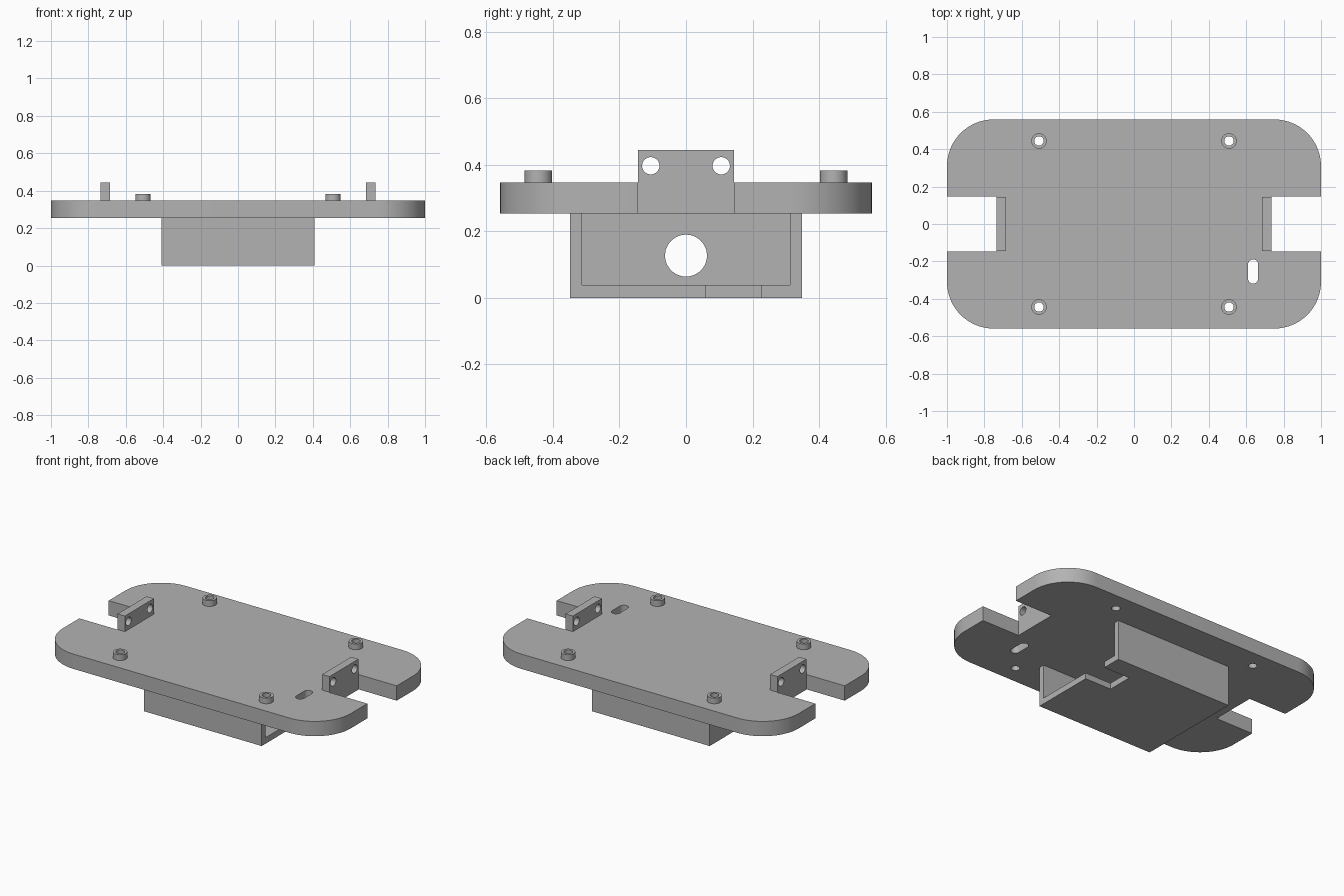
import bpy
import bmesh
from math import cos, sin, pi, radians

cube = bpy.data.objects.get("Cube")
if cube:
    bpy.data.objects.remove(cube, do_unlink=True)

grey = bpy.data.materials.new("plain grey")
grey.use_nodes = True
GREY = (0.45, 0.45, 0.45, 1)
grey.diffuse_color = GREY
grey.node_tree.nodes["Principled BSDF"].inputs["Base Color"].default_value = GREY

Z0, Z1 = 0.254, 0.347          # underside and top of the plate
HALF_X, HALF_Y = 1.0, 0.559
NOTCH_X, NOTCH_Y = 0.736, 0.146


def prism(name, outline, low, high, axis="z"):
    """Extrude a closed outline along z, or (y, z) outline along x."""
    bm = bmesh.new()
    place = (lambda a, b, c: (a, b, c)) if axis == "z" else (lambda a, b, c: (c, a, b))
    face = bm.faces.new([bm.verts.new(place(a, b, low)) for a, b in outline])
    ext = bmesh.ops.extrude_face_region(bm, geom=[face])
    shift = place(0, 0, high - low)
    bmesh.ops.translate(bm, vec=shift,
                        verts=[v for v in ext["geom"] if isinstance(v, bmesh.types.BMVert)])
    bmesh.ops.recalc_face_normals(bm, faces=bm.faces)
    mesh = bpy.data.meshes.new(name)
    bm.to_mesh(mesh)
    bm.free()
    mesh.materials.append(grey)
    obj = bpy.data.objects.new(name, mesh)
    bpy.context.scene.collection.objects.link(obj)
    return obj


def arc(cx, cy, r, start, end, n):
    return [(cx + r * cos(radians(start + (end - start) * i / n)),
             cy + r * sin(radians(start + (end - start) * i / n))) for i in range(n + 1)]


def circle(cx, cy, r, n=40):
    return arc(cx, cy, r, 0, 360, n)[:-1]


def rect(x0, x1, y0, y1):
    return [(x0, y0), (x1, y0), (x1, y1), (x0, y1)]


def cut(obj, cutters):
    """Subtract the cutters, keep the result and remove the cutters."""
    for c in cutters:
        c.hide_render = True
        mod = obj.modifiers.new("cut", "BOOLEAN")
        mod.operation, mod.solver, mod.object = "DIFFERENCE", "EXACT", c
    graph = bpy.context.evaluated_depsgraph_get()
    mesh = bpy.data.meshes.new_from_object(obj.evaluated_get(graph))
    obj.modifiers.clear()
    obj.data = mesh
    for c in cutters:
        bpy.data.objects.remove(c, do_unlink=True)
    return obj


parts = []

# Plate outline: rounded corners and a notch in each end
R = 0.25
half = ([(NOTCH_X, NOTCH_Y), (HALF_X, NOTCH_Y)]
        + arc(HALF_X - R, HALF_Y - R, R, 0, 90, 20))
half += [(-x, y) for x, y in reversed(half)]
plate = prism("base_plate", half + [(x, -y) for x, y in reversed(half)], Z0, Z1)

# Screw holes and cable slot through the plate
posts = [(sx * 0.508, sy * 0.444) for sx in (-1, 1) for sy in (-1, 1)]
cutters = [prism("hole_cutter", circle(x, y, 0.025), 0.2, 0.5) for x, y in posts]
slot = arc(0.637, -0.216, 0.027, 0, 180, 12) + arc(0.637, -0.292, 0.027, 180, 360, 12)
cutters.append(prism("slot_cutter", slot, 0.2, 0.5))
parts.append(cut(plate, cutters))

# Hollow standoffs around the screw holes
for x, y in posts:
    post = prism("standoff", circle(x, y, 0.041), Z1, 0.383)
    parts.append(cut(post, [prism("bore_cutter", circle(x, y, 0.025), 0.2, 0.5)]))

# Upright tabs at the notches, each with two holes
for side, label in ((-1, "right"), (1, "left")):
    x0, x1 = sorted((side * 0.685, side * NOTCH_X))
    tab = prism(label + "_tab", rect(x0, x1, -0.144, 0.144), Z1, 0.445)
    parts.append(cut(tab, [prism("tab_cutter", circle(y, 0.397, 0.026), x0 - 0.1, x1 + 0.1, "x")
                           for y in (-0.106, 0.106)]))

# Box under the plate: open at one end, round hole in the other, notched floor
box = prism("under_box", rect(-0.409, 0.409, -0.349, 0.349), 0, Z0)
parts.append(cut(box, [
    prism("cavity_cutter", rect(-0.373, 0.6, -0.313, 0.313), 0.038, 0.4),
    prism("end_hole_cutter", circle(0, 0.127, 0.063, 48), -0.6, -0.3, "x"),
    prism("floor_cutter", rect(0.225, 0.6, 0.06, 0.225), -0.1, 0.1),
]))

# Smooth the curved walls, keep the edges sharp
for obj in bpy.context.selected_objects:
    obj.select_set(False)
for obj in parts:
    obj.select_set(True)
bpy.context.view_layer.objects.active = parts[0]
bpy.ops.object.shade_smooth_by_angle(angle=radians(30))
